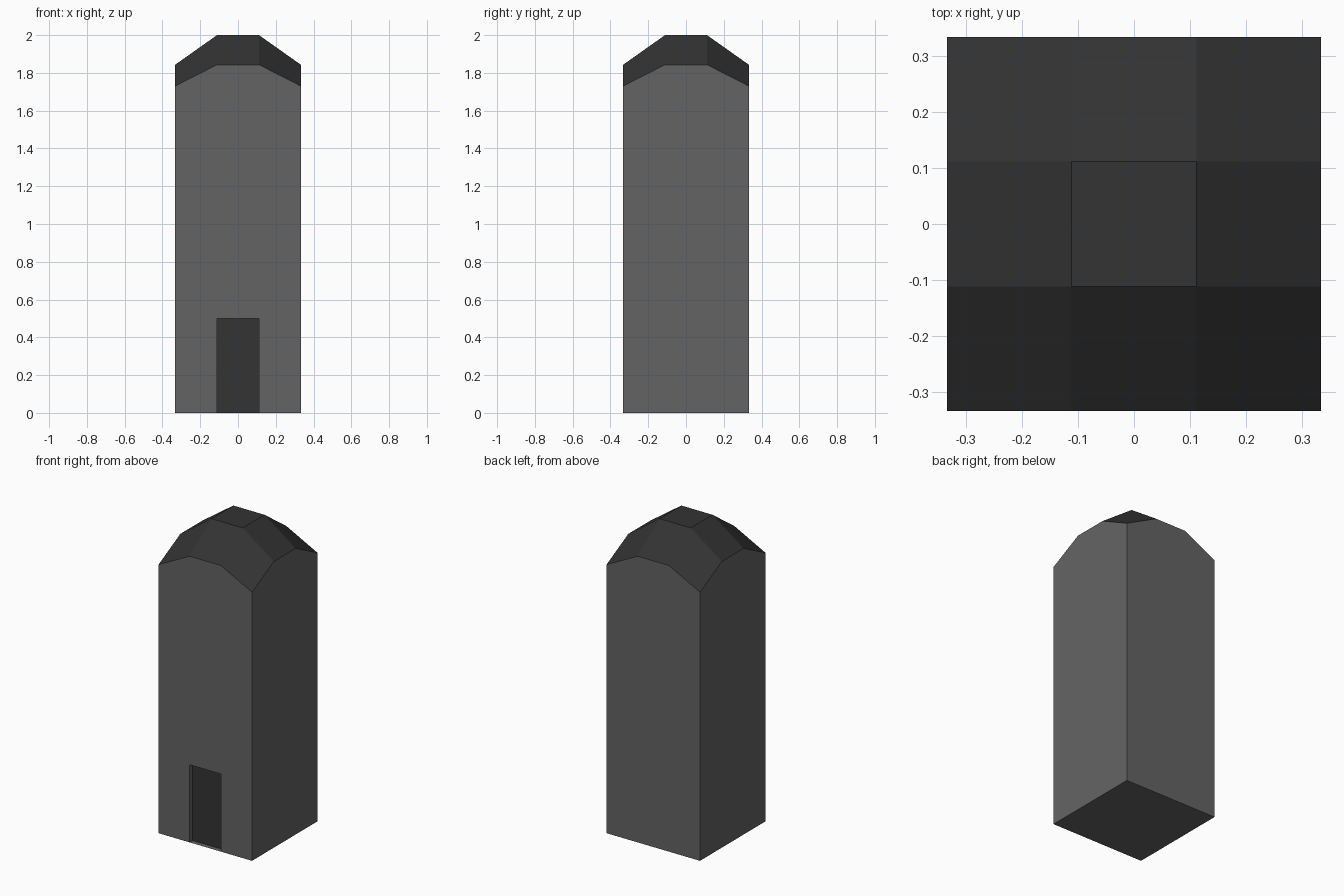
import bpy, bmesh

if "Cube" in bpy.data.objects:
    bpy.data.objects.remove(bpy.data.objects["Cube"])

HALF, THIRD = 0.333, 0.111
DOOR_H, DOOR_DEPTH = 0.5, 0.03
# Dome height by how many axes of a grid point lie on the rim
DOME_Z = {0: 2.0, 1: 1.843, 2: 1.73}


def material(name, g):
    m = bpy.data.materials.new(name)
    m.diffuse_color = (g, g, g, 1)
    m.use_nodes = True
    m.node_tree.nodes["Principled BSDF"].inputs["Base Color"].default_value = m.diffuse_color
    return m


def finish(bm, name, *mats):
    mesh = bpy.data.meshes.new(name)
    bm.to_mesh(mesh)
    bm.free()
    for m in mats:
        mesh.materials.append(m)
    obj = bpy.data.objects.new(name, mesh)
    bpy.context.collection.objects.link(obj)
    return obj


def dome_height(co):
    return DOME_Z[(abs(co.x) > 0.2) + (abs(co.y) > 0.2)]


def plan_grid():
    bm = bmesh.new()
    bmesh.ops.create_grid(bm, x_segments=3, y_segments=3, size=HALF)
    return bm


stone = material("stone_grey", 0.127)
dark = material("dark_grey", 0.033)

# Domed roof: 3 x 3 facets
bm = plan_grid()
for v in bm.verts:
    v.co.z = dome_height(v.co)
finish(bm, "domed_roof", dark)

# Tower walls: floor rim raised to meet the roof edge
bm = plan_grid()
rim = [e for e in bm.edges if e.is_boundary]
ext = bmesh.ops.extrude_edge_only(bm, edges=rim)["geom"]
for v in [g for g in ext if isinstance(g, bmesh.types.BMVert)]:
    v.co.z = dome_height(v.co)
bmesh.ops.recalc_face_normals(bm, faces=bm.faces[:])
for f in bm.faces:
    if f.calc_center_median().z < 0.01 and f.normal.z > 0:
        f.normal_flip()

# Doorway: cut the front middle panel and push it inward
front = [f for f in bm.faces
         if f.calc_center_median().y < -0.3 and abs(f.calc_center_median().x) < 0.05
         and f.calc_center_median().z > 0.1]
geom = front + list({e for f in front for e in f.edges}) + list({v for f in front for v in f.verts})
bmesh.ops.bisect_plane(bm, geom=geom, plane_co=(0, 0, DOOR_H), plane_no=(0, 0, 1))
door = [f for f in bm.faces
        if f.calc_center_median().y < -0.3 and abs(f.calc_center_median().x) < 0.05
        and 0.1 < f.calc_center_median().z < DOOR_H]
new = bmesh.ops.extrude_face_region(bm, geom=door)["geom"]
bmesh.ops.translate(bm, vec=(0, DOOR_DEPTH, 0),
                    verts=[g for g in new if isinstance(g, bmesh.types.BMVert)])
for f in new:
    if isinstance(f, bmesh.types.BMFace):
        f.material_index = 1
old = [f for f in door if f.is_valid]
if old:
    bmesh.ops.delete(bm, geom=old, context='FACES_ONLY')
finish(bm, "tower_walls", stone, dark)
